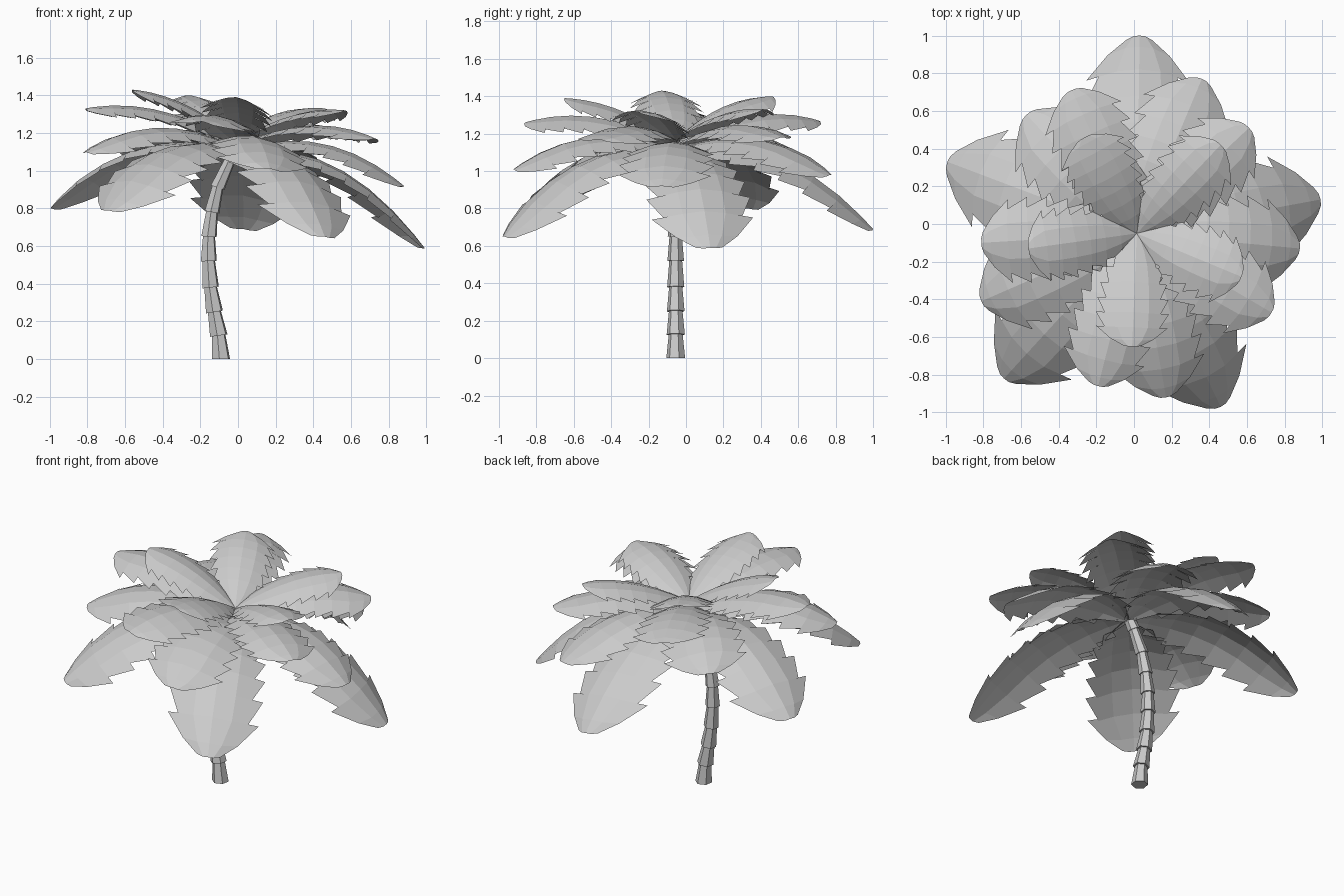
import bpy, bmesh, math
from mathutils import Vector

if "Cube" in bpy.data.objects:
    bpy.data.objects.remove(bpy.data.objects["Cube"])

grey = bpy.data.materials.new("palm grey")
grey.diffuse_color = (0.6, 0.6, 0.6, 1)
grey.use_nodes = True
grey.node_tree.nodes["Principled BSDF"].inputs["Base Color"].default_value = grey.diffuse_color


def make_object(name, bm):
    mesh = bpy.data.meshes.new(name)
    bm.to_mesh(mesh)
    bm.free()
    mesh.materials.append(grey)
    obj = bpy.data.objects.new(name, mesh)
    bpy.context.collection.objects.link(obj)


# Trunk: stacked six-sided collars along a bent path (x, z)
path = [(-.09, 0), (-.102, .125), (-.125, .25), (-.145, .38), (-.155, .52),
        (-.154, .65), (-.138, .78), (-.108, .91), (-.045, 1.05), (0.01, 1.15)]
bm = bmesh.new()
for i in range(len(path) - 1):
    rings = []
    for j, radius in ((i, .051 - .0015 * i), (i + 1, .038 - .001 * i)):
        x, z = path[j]
        a, b = path[max(j - 1, 0)], path[min(j + 1, len(path) - 1)]
        t = Vector((b[0] - a[0], 0, b[1] - a[1])).normalized()
        if j == 0:
            t = Vector((0, 0, 1))
        side, front = Vector((t.z, 0, -t.x)), Vector((0, 1, 0))
        ring = []
        for k in range(6):
            ang = math.radians(60 * k + 20)
            off = side * math.cos(ang) + front * math.sin(ang)
            ring.append(bm.verts.new(Vector((x, -.055, z)) + off * radius))
        rings.append(ring)
    low, high = rings
    for k in range(6):
        bm.faces.new((low[k], low[(k + 1) % 6], high[(k + 1) % 6], high[k]))
    bm.faces.new(low[::-1])
    bm.faces.new(high)
make_object("trunk", bm)

# Half-width of a frond along its length
PROFILE = [(0, .08), (.12, .5), (.28, .82), (.45, .97), (.65, 1.03),
           (.82, 1.0), (.94, .64), (1, .27)]


def width_at(s):
    for (a, wa), (b, wb) in zip(PROFILE, PROFILE[1:]):
        if s <= b:
            return wa + (wb - wa) * (s - a) / (b - a)
    return PROFILE[-1][1]


def frond(name, start, tip, control_z, half, teeth):
    """Arched leaf with a folded midrib and saw-cut edges."""
    start, tip = Vector(start), Vector(tip)
    mid = start.lerp(tip, .53)
    mid.z = control_z
    flat = Vector((tip.x - start.x, tip.y - start.y, 0)).normalized()
    # the whole crown leans slightly towards +x
    side = Vector((-flat.y, flat.x, .12 * flat.y)).normalized()

    def point(s, across, drop):
        s = max(s, 0)
        p = start * (1 - s) ** 2 + mid * (2 * s * (1 - s)) + tip * s * s
        t = ((mid - start) * (1 - s) + (tip - mid) * s).normalized()
        return p + side * across + side.cross(t) * drop

    bm = bmesh.new()
    rows = [.82 * i / teeth for i in range(teeth + 1)] + [.94, 1]

    def column(s, sgn, outer, back):
        w = width_at(s) * half
        return [point(s, 0, 0), point(s, sgn * w * .45, w * .07),
                point(s - back, sgn * w * outer, w * .28 * outer)]

    for i, (a, b) in enumerate(zip(rows, rows[1:])):
        for sgn in (1, -1):
            if i < teeth:      # separate tooth, barb pointing to the stem
                lo = column(a, sgn, 1.06, .015 if i else 0)
                hi = column(b, sgn, .8, 0)
            else:              # rounded end, pulled back at the corners
                lo = column(a, sgn, 1.06 if i == teeth else 1, .015)
                hi = column(b, sgn, 1, .015 if i == teeth else .01)
            for k in range(2):
                q = [lo[k], hi[k], hi[k + 1], lo[k + 1]]
                if sgn > 0:
                    q.reverse()
                bm.faces.new([bm.verts.new(p) for p in q])
    bmesh.ops.remove_doubles(bm, verts=bm.verts, dist=.0005)
    # make all upper sides face up
    bm.normal_update()
    for f in bm.faces:
        if f.normal.z < 0:
            f.normal_flip()
    make_object(name, bm)


# Four tiers: start height, control height, half width, teeth, tips (x, y, z)
tiers = [
    ("low", 1.09, 1.25, .26, 6, [(.99, .13, .59), (.03, 1, .69), (-.99, .33, .8),
                                 (-.69, -.82, .79), (.46, -.97, .65)]),
    ("middle", 1.11, 1.31, .235, 6, [(.36, .77, .98), (-.57, .58, 1.08), (-.81, -.41, 1.1),
                                     (.17, -.92, 1.01), (.88, -.13, .92)]),
    ("upper", 1.13, 1.365, .21, 6, [(.61, .51, 1.18), (-.33, .71, 1.27), (-.81, -.1, 1.33),
                                    (-.19, -.86, 1.26), (.73, -.47, 1.17)]),
    ("top", 1.16, 1.38, .18, 6, [(.46, .42, 1.33), (-.26, .46, 1.4), (-.56, -.13, 1.43),
                                 (-.01, -.65, 1.39), (.57, -.28, 1.32)]),
]
for tier, z0, zc, half, teeth, tips in tiers:
    for n, tip in enumerate(tips):
        frond(f"{tier}_frond_{n + 1}", (.015, -.05, z0), tip,
              zc - .05 * tip[0], half, teeth)
